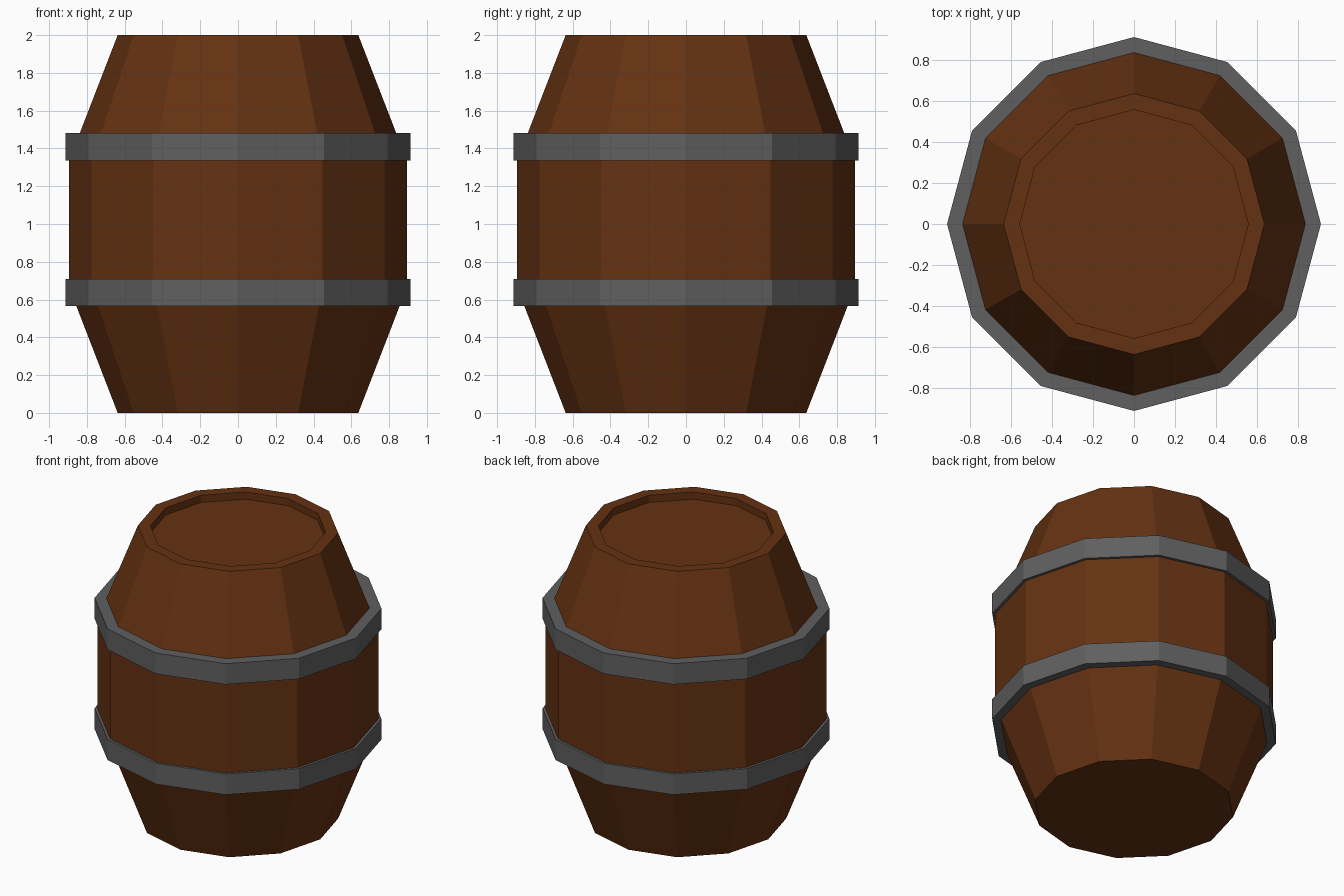
import bpy
import bmesh
from math import cos, sin, pi

if "Cube" in bpy.data.objects:
    bpy.data.objects.remove(bpy.data.objects["Cube"])

SIDES = 12


def material(name, color):
    mat = bpy.data.materials.new(name)
    mat.diffuse_color = (*color, 1)
    mat.use_nodes = True
    mat.node_tree.nodes["Principled BSDF"].inputs["Base Color"].default_value = mat.diffuse_color
    return mat


def lathe(name, profile, mat, closed=False):
    """Spin a (radius, z) profile into a flat-faced, 12-sided solid."""
    bm = bmesh.new()
    rings = [[bm.verts.new((r * cos(2 * pi * i / SIDES), r * sin(2 * pi * i / SIDES), z))
              for i in range(SIDES)] for r, z in profile]
    pairs = list(zip(rings, rings[1:]))
    if closed:
        pairs.append((rings[-1], rings[0]))
    else:
        bm.faces.new(rings[0])
        bm.faces.new(rings[-1])
    for a, b in pairs:
        for i in range(SIDES):
            j = (i + 1) % SIDES
            bm.faces.new((a[i], a[j], b[j], b[i]))
    bmesh.ops.recalc_face_normals(bm, faces=bm.faces)
    mesh = bpy.data.meshes.new(name)
    bm.to_mesh(mesh)
    bm.free()
    mesh.materials.append(mat)
    obj = bpy.data.objects.new(name, mesh)
    bpy.context.collection.objects.link(obj)
    return obj


wood = material("wood", (0.13, 0.032, 0.006))
iron = material("iron", (0.115, 0.115, 0.115))

# Barrel body with a recessed lid
lathe("barrel_body", [(0.637, 0), (0.895, 0.667), (0.895, 1.333),
                      (0.637, 2), (0.558, 2), (0.558, 1.95)], wood)

# Two iron hoops
for name, low, high in (("lower_hoop", 0.565, 0.71), ("upper_hoop", 1.337, 1.482)):
    lathe(name, [(0.82, low), (0.913, low), (0.913, high), (0.82, high)], iron, closed=True)
